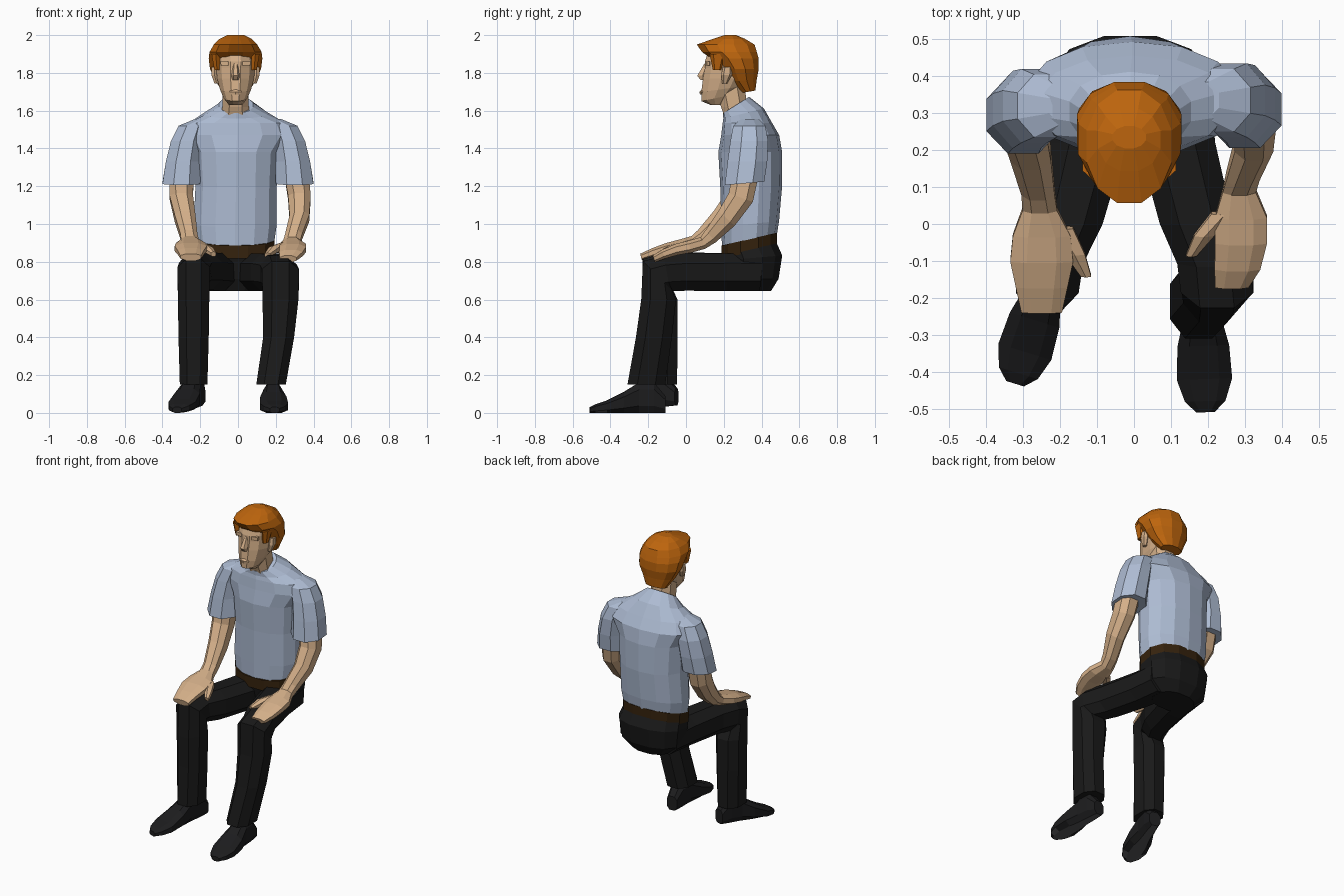
import bpy, bmesh
from math import sin, cos, pi, radians, copysign
from mathutils import Vector, Matrix


def material(name, rgb):
    m = bpy.data.materials.new(name)
    m.diffuse_color = (*rgb, 1)
    return m


SKIN = material("skin", (0.66, 0.43, 0.25))
SHIRT = material("shirt blue", (0.42, 0.50, 0.65))
TROUSER = material("trouser black", (0.010, 0.010, 0.010))
SHOE = material("shoe black", (0.012, 0.012, 0.013))
SOLE = material("sole grey", (0.09, 0.09, 0.095))
BELT = material("belt brown", (0.035, 0.016, 0.004))
HAIR = material("hair orange", (0.51, 0.13, 0.004))


def loft(name, rings, mat, n=10, yaw=0, power=0.85, half=True):
    """Skin rings of (x, y, z, half width, half depth, pitch in degrees)."""
    bm = bmesh.new()
    loops = []
    grow = 1 / cos(pi / n) ** power if half else 1
    for r in rings:
        x, y, z, rx, ry = r[:5]
        p = radians(r[5] if len(r) > 5 else 0)
        turn = Matrix.Rotation(radians(yaw), 3, 'Z')
        u = turn @ Vector((1, 0, 0))
        v = turn @ Vector((0, cos(p), sin(p)))
        loop = []
        for i in range(n):
            a = 2 * pi * (i + (0.5 if half else 0)) / n
            c, s = [copysign(abs(t) ** power, t) * grow for t in (cos(a), sin(a))]
            loop.append(bm.verts.new(Vector((x, y, z)) + u * rx * c + v * ry * s))
        loops.append(loop)
    for a, b in zip(loops, loops[1:]):
        for i in range(n):
            j = (i + 1) % n
            bm.faces.new((a[i], a[j], b[j], b[i]))
    bm.faces.new(loops[0])
    bm.faces.new(loops[-1])
    bmesh.ops.recalc_face_normals(bm, faces=bm.faces)
    me = bpy.data.meshes.new(name)
    bm.to_mesh(me)
    bm.free()
    me.materials.append(mat)
    ob = bpy.data.objects.new(name, me)
    bpy.context.collection.objects.link(ob)
    return ob


# Shirt body with broad shoulders, belt and pelvis
loft("shirt", [(-.015, .335, .90, .205, .145, 13), (-.015, .34, 1.0, .22, .15, 6),
               (-.01, .345, 1.2, .215, .16), (-.01, .34, 1.38, .225, .165),
               (-.005, .34, 1.47, .285, .15), (-.005, .325, 1.535, .255, .128),
               (-.01, .305, 1.585, .165, .108, 14), (-.01, .265, 1.63, .09, .08, 32)],
     SHIRT, 14, power=0.92)
loft("belt", [(-.015, .335, .85, .205, .15, 13), (-.015, .335, .92, .208, .15, 13)], BELT, 12)
loft("pelvis", [(-.01, .35, .645, .13, .10), (-.01, .355, .71, .20, .135),
                (-.01, .355, .82, .215, .155, 5), (-.015, .335, .87, .203, .147, 13)],
     TROUSER, 12)

# Trouser legs: hip, thigh, bent knee, shin, hem
loft("left_leg", [(-.10, .40, .745, .11, .10, 85), (-.125, .22, .745, .105, .10, 90),
                  (-.18, .0, .75, .095, .10, 90), (-.225, -.10, .75, .087, .098, 100),
                  (-.235, -.15, .735, .085, .112, 135), (-.235, -.14, .6, .083, .095, 180),
                  (-.235, -.14, .4, .08, .095, 180), (-.235, -.145, .15, .073, .098, 180)],
     TROUSER, 8)
loft("right_leg", [(.09, .40, .745, .11, .10, 85), (.115, .22, .745, .105, .10, 90),
                   (.17, .0, .745, .10, .098, 90), (.215, -.10, .738, .098, .096, 100),
                   (.225, -.15, .725, .098, .11, 135), (.225, -.145, .6, .095, .092, 180),
                   (.215, -.17, .4, .082, .095, 180), (.175, -.21, .15, .078, .10, 180)],
     TROUSER, 8)


# Shoes, with a grey underside
def shoe(name, hx, hy, yaw, lift):
    rings = []
    for d, w, top in [(0, .035, .09), (.06, .045, .16), (.14, .05, .16),
                      (.22, .07, .11), (.31, .075, .065), (.37, .055, .045), (.40, .025, .03)]:
        a = radians(yaw)
        base = lift * (1 - d / .4)
        rings.append((hx + d * sin(a), hy - d * cos(a), base + top / 2, w, top / 2, 90))
    ob = loft(name, rings, SHOE, 8, yaw, 0.7)
    ob.data.materials.append(SOLE)
    for f in ob.data.polygons:
        if f.normal.z < -0.9:
            f.material_index = 1


shoe("left_shoe", -.205, -.05, -17, .04)
shoe("right_shoe", .18, -.11, 2, 0)

# Sleeves, turned slightly with the arms
for side, s, y in (("left", -1, 0), ("right", 1, .015)):
    loft(side + "_sleeve", [(s * .18, y + .32, 1.555, .05, .05), (s * .24, y + .32, 1.52, .075, .085),
                            (s * .27, y + .32, 1.44, .085, .10), (s * .29, y + .31, 1.33, .092, .105),
                            (s * .30, y + .295, 1.215, .10, .105, 5)], SHIRT, 8, power=1)

# Arms with hands resting on the thighs
loft("left_arm", [(-.30, .30, 1.26, .065, .07), (-.30, .275, 1.14, .062, .068, -20),
                  (-.28, .19, 1.03, .055, .058, -42), (-.26, .09, .935, .045, .042, -50),
                  (-.255, .04, .905, .047, .033, -70), (-.25, -.03, .885, .078, .033, -78),
                  (-.25, -.10, .87, .085, .03, -78), (-.25, -.17, .85, .07, .024, -78),
                  (-.25, -.238, .825, .055, .018, -75)], SKIN, 8)
loft("right_arm", [(.31, .315, 1.26, .065, .07), (.325, .29, 1.14, .06, .068, -20),
                   (.325, .215, 1.03, .052, .058, -42), (.295, .13, .935, .045, .042, -50),
                   (.285, .09, .90, .045, .033, -68), (.29, .02, .88, .07, .033, -75),
                   (.29, -.05, .865, .07, .03, -75), (.28, -.12, .84, .062, .025, -70),
                   (.265, -.17, .815, .045, .018, -70)], SKIN, 8)
loft("left_thumb", [(-.20, -.01, .88, .035, .025, -78), (-.16, -.08, .865, .027, .02, -75),
                    (-.13, -.14, .84, .014, .013, -70)], SKIN, 6)
loft("right_thumb", [(.245, .03, .88, .035, .025, -78), (.19, -.03, .865, .027, .02, -75),
                     (.155, -.085, .835, .014, .013, -70)], SKIN, 6)

# Neck and head
C = -.013
loft("neck", [(C, .275, 1.54, .085, .06), (C, .255, 1.62, .07, .07), (C, .235, 1.73, .068, .075)], SKIN, 8)
loft("head", [(C, .165, 1.63, .035, .035, 0), (C, .175, 1.67, .062, .095, 12),
              (C, .20, 1.715, .082, .12, 8), (C, .22, 1.77, .098, .13),
              (C, .222, 1.825, .102, .122), (C, .23, 1.86, .104, .13),
              (C, .235, 1.92, .095, .115)], SKIN, 12, power=1)
# Nose, brow, lips and ears
loft("nose", [(C, .11, 1.85, .012, .014), (C, .088, 1.785, .022, .032),
              (C, .095, 1.762, .018, .02)], SKIN, 6, half=False)
loft("lips", [(C, .094, 1.685, .022, .018), (C, .092, 1.70, .032, .018),
              (C, .098, 1.715, .022, .012)], SKIN, 6)
for side, s in (("left", -1), ("right", 1)):
    loft(side + "_ear", [(C + s * .10, .205, 1.745, .012, .012), (C + s * .112, .215, 1.79, .016, .026),
                         (C + s * .112, .22, 1.83, .014, .022)], SKIN, 6)
    loft(side + "_brow", [(C + s * .045, .118, 1.838, .032, .012),
                          (C + s * .045, .118, 1.86, .035, .012)], SKIN, 6)
    # Sideburns
    loft(side + "_sideburn", [(C + s * .098, .165, 1.815, .014, .02),
                              (C + s * .105, .17, 1.90, .022, .04)], HAIR, 6)

# Hair: nape, crown and swept fringe
loft("hair", [(C, .33, 1.70, .07, .038, 10), (C, .30, 1.76, .105, .075, 5),
              (C, .285, 1.82, .135, .10), (C, .26, 1.875, .142, .125),
              (C, .23, 1.91, .138, .145), (C, .21, 1.95, .115, .153),
              (C, .228, 1.98, .085, .085), (C, .235, 2.0, .045, .03)], HAIR, 12, power=0.95)
